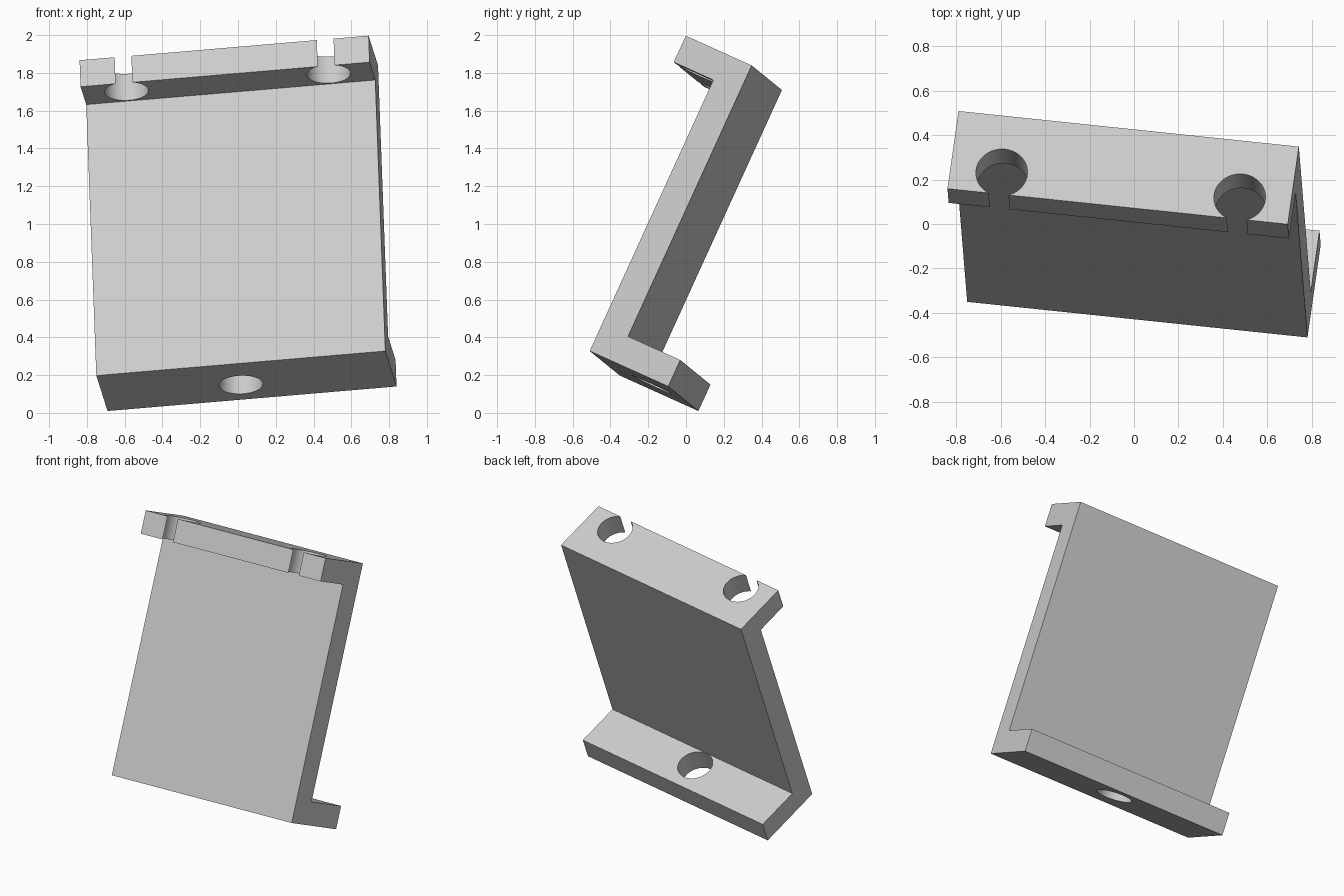
import bpy
import bmesh
from mathutils import Matrix, Vector

cube = bpy.data.objects.get("Cube")
if cube:
    bpy.data.objects.remove(cube, do_unlink=True)

# Bracket sizes
WIDTH, HEIGHT, THICK = 1.544, 1.732, 0.154
FOOT, LIP, HOLE = 0.46, 0.232, 0.116

# Tilted frame: width, depth and height axes of the bracket
across = Vector((1.53, -0.16, 0.13)).normalized()
up = Vector((-0.035, 0.415, 0.909))
up = (up - across * up.dot(across)).normalized()
back = up.cross(across)
frame = Matrix((across, back, up)).transposed().to_4x4()
frame.translation = (0.015, -0.43, 0.2625)

grey = bpy.data.materials.new("light grey")
grey.use_nodes = True
grey.diffuse_color = (0.6, 0.6, 0.6, 1)
grey.node_tree.nodes["Principled BSDF"].inputs["Base Color"].default_value = (0.6, 0.6, 0.6, 1)


def add_object(name, bm):
    bmesh.ops.recalc_face_normals(bm, faces=bm.faces)
    mesh = bpy.data.meshes.new(name)
    bm.to_mesh(mesh)
    bm.free()
    mesh.materials.append(grey)
    obj = bpy.data.objects.new(name, mesh)
    obj.matrix_world = frame
    bpy.context.collection.objects.link(obj)
    return obj


# Z-shaped side profile (depth, height), extruded across the width
profile = [(0, 0), (FOOT, 0), (FOOT, THICK), (THICK, THICK), (THICK, HEIGHT),
           (-LIP, HEIGHT), (-LIP, HEIGHT - THICK), (0, HEIGHT - THICK)]
bm = bmesh.new()
side = bm.faces.new([bm.verts.new((-WIDTH / 2, d, h)) for d, h in profile])
extruded = bmesh.ops.extrude_face_region(bm, geom=[side])["geom"]
bmesh.ops.translate(bm, vec=(WIDTH, 0, 0),
                    verts=[v for v in extruded if isinstance(v, bmesh.types.BMVert)])
bracket = add_object("bracket", bm)

# Screw holes: one in the foot, two breaking through the front of the lip
holes = [("foot_hole", -0.035, THICK + HOLE + 0.001, THICK / 2),
         ("lip_hole_right", -0.54, 0.107 - LIP, HEIGHT - THICK / 2),
         ("lip_hole_left", 0.54, 0.107 - LIP, HEIGHT - THICK / 2)]
cutters = []
for name, x, y, z in holes:
    bm = bmesh.new()
    bmesh.ops.create_cone(bm, cap_ends=True, segments=64, radius1=HOLE, radius2=HOLE,
                          depth=THICK * 1.5, matrix=Matrix.Translation((x, y, z)))
    cutter = add_object(name + "_cutter", bm)
    cutter.hide_render = True
    cutters.append(cutter)
    cut = bracket.modifiers.new(name, "BOOLEAN")
    cut.operation = "DIFFERENCE"
    cut.solver = "EXACT"
    cut.object = cutter

# Apply the cuts, remove the cutters, smooth the hole walls
bpy.ops.object.select_all(action="DESELECT")
bpy.context.view_layer.objects.active = bracket
bracket.select_set(True)
for name, *_ in holes:
    bpy.ops.object.modifier_apply(modifier=name)
for cutter in cutters:
    bpy.data.objects.remove(cutter, do_unlink=True)
bpy.ops.object.shade_smooth_by_angle(angle=0.5)
